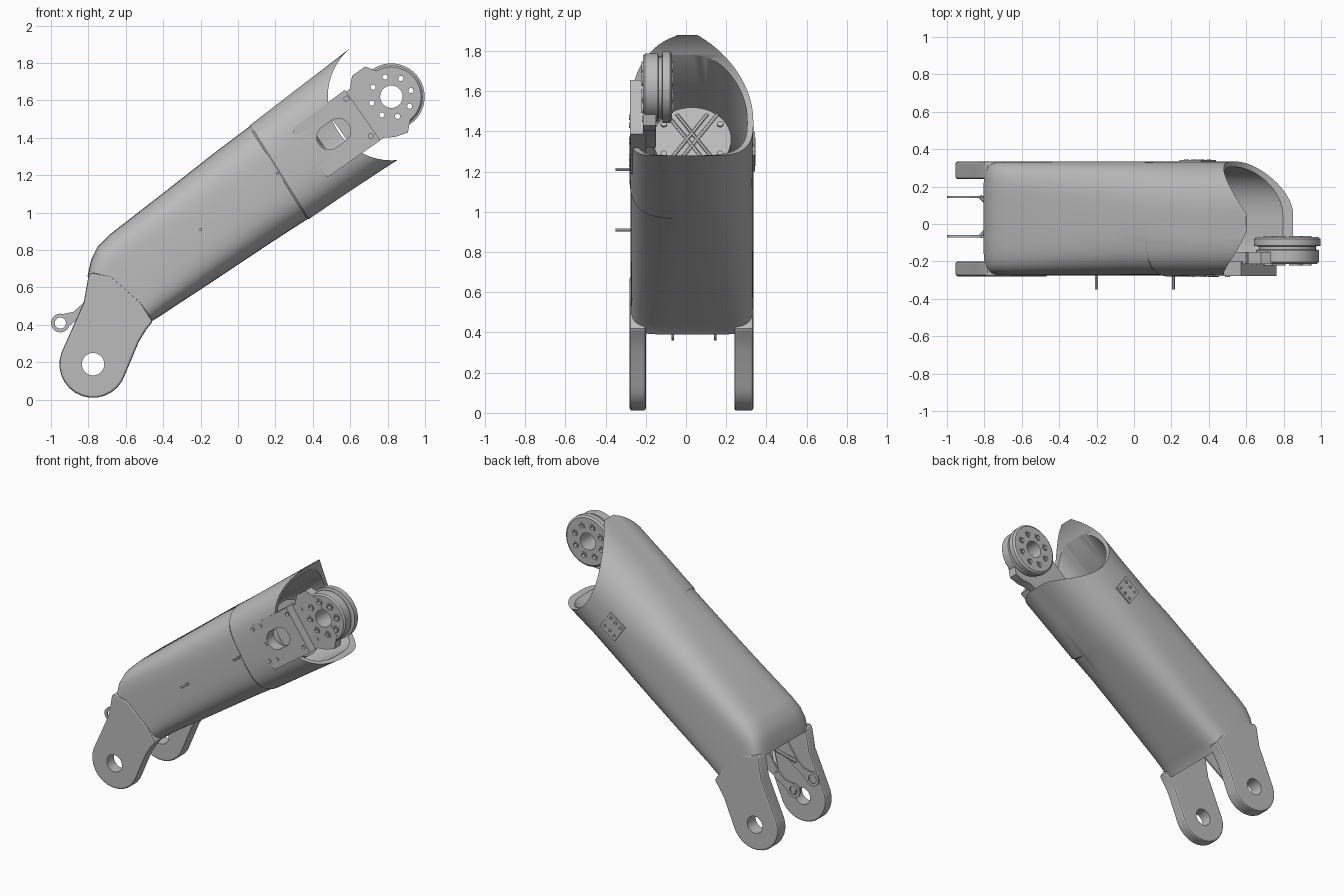
import bpy, bmesh, math
from math import sin, cos, pi, radians
from mathutils import Vector, Matrix

if "Cube" in bpy.data.objects:
    bpy.data.objects.remove(bpy.data.objects["Cube"])

grey = bpy.data.materials.new("machined_grey")
grey.use_nodes = True
grey.diffuse_color = (0.5, 0.5, 0.5, 1)
grey.node_tree.nodes["Principled BSDF"].inputs["Base Color"].default_value = (0.5, 0.5, 0.5, 1)

TILT = radians(35)
MID_Y = 0.03
PIVOT = (-0.775, 0.19)
JOINT = (0.82, 1.62)


def on_axis(u, v):
    """Point in the x-z plane: u along the arm, v across it."""
    return (u * cos(TILT) - v * sin(TILT), 1 + u * sin(TILT) + v * cos(TILT))


def finish(name, bm, angle=30):
    bmesh.ops.recalc_face_normals(bm, faces=bm.faces)
    mesh = bpy.data.meshes.new(name)
    bm.to_mesh(mesh)
    bm.free()
    mesh.materials.append(grey)
    obj = bpy.data.objects.new(name, mesh)
    bpy.context.collection.objects.link(obj)
    activate(obj)
    bpy.ops.object.shade_smooth_by_angle(angle=radians(angle))
    return obj


def activate(obj):
    bpy.ops.object.select_all(action="DESELECT")
    obj.select_set(True)
    bpy.context.view_layer.objects.active = obj


def apply(obj, kind, **settings):
    mod = obj.modifiers.new(kind.title(), kind)
    for key, value in settings.items():
        setattr(mod, key, value)
    activate(obj)
    bpy.ops.object.modifier_apply(modifier=mod.name)


def cut(obj, *cutters):
    for cutter in cutters:
        apply(obj, "BOOLEAN", object=cutter, operation="DIFFERENCE", solver="EXACT")
    activate(obj)
    bpy.ops.object.shade_smooth_by_angle(angle=radians(30))


def discard(*objs):
    for o in objs:
        bpy.data.objects.remove(o)


def prism(name, outline, y0, y1):
    """Extrude an x-z outline along y."""
    bm = bmesh.new()
    face = bm.faces.new([bm.verts.new((x, y0, z)) for x, z in outline])
    new = bmesh.ops.extrude_face_region(bm, geom=[face])["geom"]
    bmesh.ops.translate(bm, vec=(0, y1 - y0, 0), verts=[g for g in new if isinstance(g, bmesh.types.BMVert)])
    return finish(name, bm)


def circle(centre, r, n=32, start=0, end=2 * pi):
    full = abs(end - start - 2 * pi) < 1e-6
    steps = n if full else n + 1
    return [(centre[0] + r * cos(start + (end - start) * i / n),
             centre[1] + r * sin(start + (end - start) * i / n)) for i in range(steps)]


def lathe(name, centre, profile, n=48):
    """Spin a closed (radius, y) profile about a y-parallel axis."""
    bm = bmesh.new()
    rings = [[bm.verts.new((centre[0] + r * cos(2 * pi * i / n), y, centre[1] + r * sin(2 * pi * i / n)))
              for i in range(n)] for r, y in profile]
    for a, b in zip(rings, rings[1:] + rings[:1]):
        for i in range(n):
            j = (i + 1) % n
            bm.faces.new((a[i], a[j], b[j], b[i]))
    return finish(name, bm)


def bar(name, a, b, r, n=12):
    """Round bar between two points."""
    a, b = Vector(a), Vector(b)
    bm = bmesh.new()
    rot = (b - a).to_track_quat("Z", "Y").to_matrix().to_4x4()
    bmesh.ops.create_cone(bm, cap_ends=True, segments=n, radius1=r, radius2=r, depth=(b - a).length,
                          matrix=Matrix.Translation((a + b) / 2) @ rot)
    return finish(name, bm)


def ring_points(top, bottom, power, collar, n=72):
    """Rounded section between a top and bottom point, flatter on the front."""
    top, bottom = Vector(top), Vector(bottom)
    centre, half = (top + bottom) / 2, (top - bottom) / 2
    points = []
    for i in range(n):
        c, s = cos(2 * pi * i / n), sin(2 * pi * i / n)
        p = max(power, 3.5) if c < 0 else power
        y = math.copysign(abs(c) ** (2 / p), c) * 0.305
        v = math.copysign(abs(s) ** (2 / p), s)
        grow = 1 + collar if y < -0.08 else 1
        at = centre + half * v * grow
        points.append((at.x, MID_Y + y * grow, at.y))
    return points


# Hollow arm shell: square-ish by the fork, rounder by the joint
stations = [
    ((-0.805, 0.66), (-0.49, 0.39), 6, 0),
    ((-0.785, 0.75), (-0.46, 0.42), 6, 0),
    ((-0.75, 0.82), (-0.42, 0.445), 5.5, 0),
    ((-0.69, 0.88), (-0.36, 0.485), 5, 0),
    ((-0.4, 1.105), (-0.1, 0.655), 4, 0),
    ((-0.1, 1.34), (0.2, 0.855), 3.2, 0),
    ((0.06, 1.46), (0.37, 0.965), 2.7, 0),
    ((0.068, 1.466), (0.378, 0.97), 2.7, 0.022),
    ((0.3, 1.647), (0.58, 1.105), 2.4, 0.015),
    ((0.6, 1.88), (0.85, 1.28), 2.3, 0),
]
bm = bmesh.new()
loops = [[bm.verts.new(p) for p in ring_points(*s)] for s in stations]
for a, b in zip(loops, loops[1:]):
    for i in range(len(a)):
        j = (i + 1) % len(a)
        bm.faces.new((a[i], a[j], b[j], b[i]))
shell = finish("arm_shell", bm)
apply(shell, "SOLIDIFY", thickness=0.03, offset=-1)

# Front mounting plate, flush with the shell, and thinner joint tongue
plate = prism("mounting_plate", [on_axis(*p) for p in
              ((0.5, 0.2), (0.845, 0.21), (0.845, -0.12), (0.5, -0.12))], -0.278, -0.2)
tongue = prism("joint_tongue", [on_axis(*p) for p in
               ((0.7, 0.18), (0.87, 0.2), (0.92, 0.25), (1.005, 0.25), (1.06, 0.17), (1.06, -0.1),
                (0.99, -0.17), (0.92, -0.15), (0.87, -0.12), (0.7, -0.1))], -0.215, -0.15)

# Openings: scooped arm end, access slot, fastener holes
scoop = prism("scoop_cutter", circle(JOINT, 0.34, 96), -1, 1)
slot_a, slot_b = on_axis(0.63, 0.051), on_axis(0.69, 0.051)
slot = prism("slot_cutter", circle(slot_a, 0.066, 16, TILT + pi / 2, TILT + 3 * pi / 2)
             + circle(slot_b, 0.066, 16, TILT - pi / 2, TILT + pi / 2), -0.5, -0.1)
cut(shell, scoop, slot)
cut(plate, slot)
discard(scoop, slot)
for k, spot in enumerate([(0.58, 1.61), (0.71, 1.41)]):
    hole = prism("hole_cutter", circle(spot, 0.013, 16), -0.5, -0.1)
    cut(plate, hole)
    discard(hole)
for k, spot in enumerate([(0.31, 1.43), (0.37, 1.47), (0.41, 1.35), (0.44, 1.24), (0.5, 1.27)]):
    prism(f"plate_screw_{k}", circle(spot, 0.014, 16), -0.284, -0.24)
for k, spot in enumerate([(0.645, 1.64), (0.77, 1.46)]):
    prism(f"tongue_screw_{k}", circle(spot, 0.013, 16), -0.219, -0.2)

# Joint hub with groove, bore and a circle of bolt holes
hub = lathe("joint_hub", JOINT, [(0.06, -0.213), (0.158, -0.213), (0.168, -0.203), (0.168, -0.14), (0.152, -0.136),
            (0.152, -0.12), (0.178, -0.116), (0.178, -0.08), (0.165, -0.07), (0.06, -0.07)], 64)
bore = prism("bore_cutter", circle(JOINT, 0.06, 32), -0.5, 0.1)
cut(tongue, bore)
discard(bore)
for k, spot in enumerate(circle(JOINT, 0.11, 8, radians(35 / 2), radians(35 / 2) + 2 * pi)):
    hole = prism("bolt_cutter", circle(spot, 0.014, 12), -0.5, 0.1)
    cut(hub, hole)
    cut(tongue, hole)
    discard(hole)
    for side, y0, y1 in (("front", -0.221, -0.21), ("back", -0.073, -0.065)):
        lathe(f"bolt_ring_{side}_{k}", spot, [(0.014, y0), (0.024, y0), (0.024, y1), (0.014, y1)], 16)

# Inner bulkhead with crossed ribs and screws
def across(u, v, y):
    x, z = on_axis(u, v)
    return (x, y, z)

bar("bulkhead", across(0.53, 0.04, MID_Y), across(0.57, 0.04, MID_Y), 0.195, 48)
bar("motor_can", across(0.25, 0.04, MID_Y), across(0.53, 0.04, MID_Y), 0.17, 40)
for k, s in enumerate((-1, 1)):
    for off in (-0.025, 0.025):
        bar("bulkhead_rib", across(0.572, 0.04 - 0.15, MID_Y - s * 0.1 + off),
            across(0.572, 0.04 + 0.15, MID_Y + s * 0.1 + off), 0.009)
    for t in (-1, 1):
        bar("bulkhead_screw", across(0.57, 0.04 + t * 0.09, MID_Y + s * 0.14),
            across(0.58, 0.04 + t * 0.09, MID_Y + s * 0.14), 0.016)

# Fork legs with pivot bores
leg = circle(PIVOT, 0.18, 14, radians(160), radians(342)) + [
    (-0.53, 0.31), (-0.49, 0.375), (-0.455, 0.42), (-0.52, 0.52), (-0.68, 0.66), (-0.785, 0.68), (-0.8, 0.66), (-0.825, 0.52)]
for name, y0, y1 in (("front_fork_leg", -0.28, -0.2), ("back_fork_leg", 0.24, 0.335)):
    obj = prism(name, leg, y0, y1)
    apply(obj, "BEVEL", width=0.012, segments=2, limit_method="ANGLE", angle_limit=radians(50))
    bore = prism("pivot_cutter", circle(PIVOT, 0.06, 32), -0.5, 0.5)
    cut(obj, bore)
    discard(bore)

# Thin eye struts between the legs, joined by crossed braces
EYE = (-0.95, 0.41)
for k, y in enumerate((-0.065, 0.145)):
    strut = prism(f"eye_strut_{k}", circle(EYE, 0.05, 24, radians(75), radians(340)) +
                  [(-0.86, 0.43), (-0.68, 0.55), (-0.5, 0.74), (-0.56, 0.8), (-0.74, 0.65), (-0.83, 0.515), (-0.88, 0.47)],
                  y - 0.006, y + 0.006)
    eye = prism("eye_cutter", circle(EYE, 0.03, 20), -0.5, 0.5)
    cut(strut, eye)
    discard(eye)
    other = 0.08 - y
    bar(f"cross_brace_{k}", (-0.82, y, 0.5), (-0.6, other, 0.71), 0.012)

# Locating pins on the front
for k, (x, z) in enumerate([(-0.2, 0.91), (0.21, 1.21)]):
    bar(f"locating_pin_{k}", (x, -0.35, z), (x, -0.25, z), 0.008)

# Back access pad with six screws
PAD_U, PAD_V = 0.45, 0.05
prism("access_pad", [on_axis(PAD_U + a * 0.07, PAD_V + b * 0.07) for a, b in ((-1, -1), (1, -1), (1, 1), (-1, 1))], 0.3, 0.342)
for a in (-1, 0, 1):
    for b in (-1, 1):
        spot = on_axis(PAD_U + a * 0.045, PAD_V + b * 0.04)
        lathe("pad_screw", spot, [(0.006, 0.34), (0.013, 0.34), (0.013, 0.346), (0.006, 0.346)], 12)
